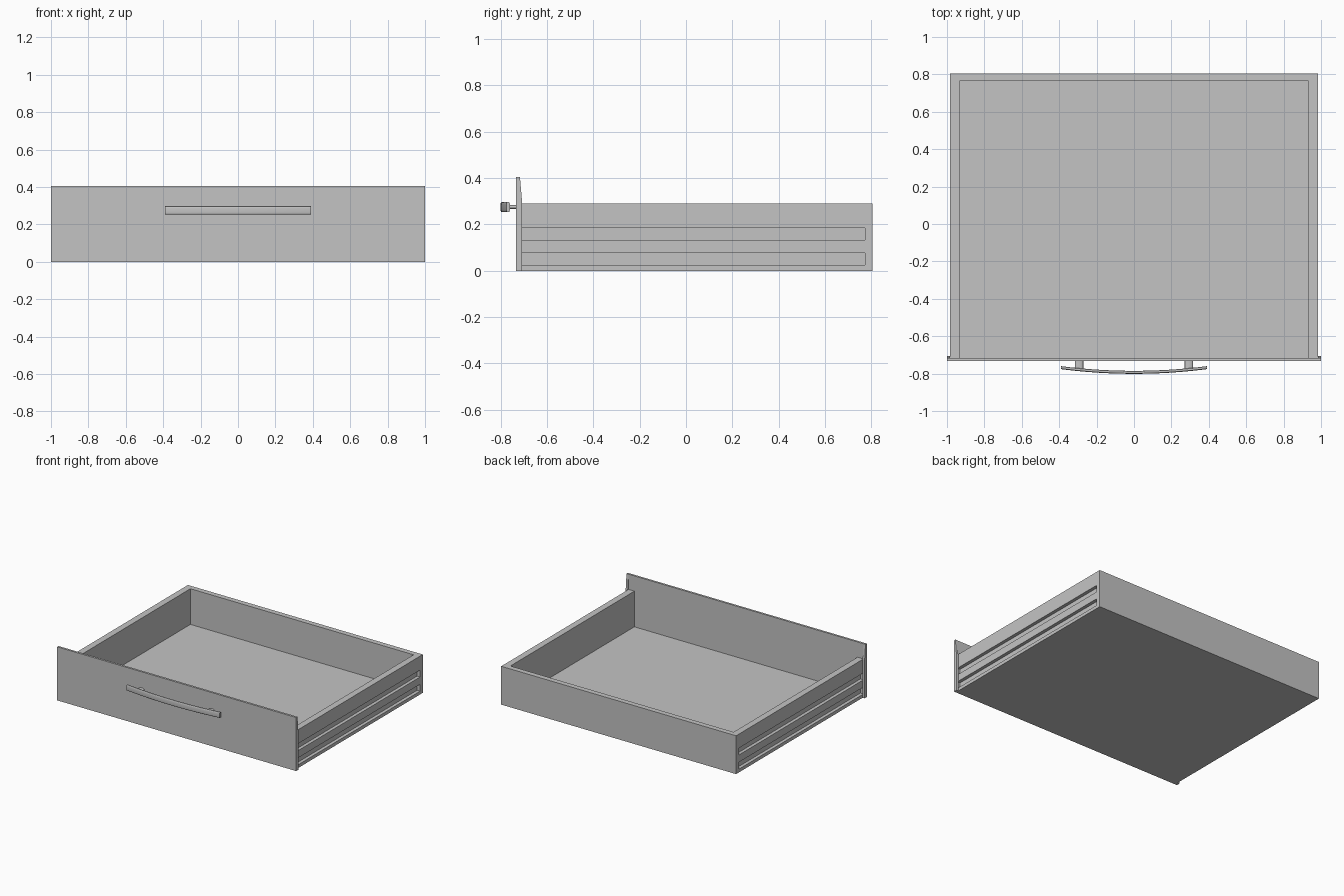
import bpy
import bmesh
import math
from mathutils import Vector

if "Cube" in bpy.data.objects:
    bpy.data.objects.remove(bpy.data.objects["Cube"], do_unlink=True)

grey = bpy.data.materials.new("plain_grey")
grey.use_nodes = True
GREY = (0.55, 0.55, 0.55, 1)
grey.diffuse_color = GREY
grey.node_tree.nodes["Principled BSDF"].inputs["Base Color"].default_value = GREY


def finish(bm, name):
    bmesh.ops.recalc_face_normals(bm, faces=bm.faces[:])
    mesh = bpy.data.meshes.new(name)
    bm.to_mesh(mesh)
    bm.free()
    mesh.materials.append(grey)
    obj = bpy.data.objects.new(name, mesh)
    bpy.context.collection.objects.link(obj)
    return obj


def box(name, low, high):
    """Box between two opposite corners."""
    low, high = Vector(low), Vector(high)
    bm = bmesh.new()
    bmesh.ops.create_cube(bm, size=1)
    for v in bm.verts:
        v.co = (low + high) / 2 + v.co * (high - low)
    return finish(bm, name)


def loft(name, rings):
    """Skin a list of closed rings and cap both ends."""
    bm = bmesh.new()
    loops = [[bm.verts.new(p) for p in ring] for ring in rings]
    n = len(loops[0])
    for a, b in zip(loops, loops[1:]):
        for i in range(n):
            j = (i + 1) % n
            bm.faces.new((a[i], a[j], b[j], b[i]))
    bm.faces.new(loops[0])
    bm.faces.new(loops[-1])
    return finish(bm, name)


def smooth(obj):
    bpy.ops.object.select_all(action="DESELECT")
    obj.select_set(True)
    bpy.context.view_layer.objects.active = obj
    bpy.ops.object.shade_smooth_by_angle(angle=math.radians(40))


W, FRONT, BACK, TOP = 0.983, -0.717, 0.805, 0.29

# Tray: a block hollowed from above, with two runner grooves in each side
tray = box("drawer_tray", (-W, FRONT, 0), (W, BACK, TOP))
cutters = [box("hollow_cutter", (-0.934, FRONT - 0.1, 0.02), (0.934, 0.765, TOP + 0.1))]
for side in (-1, 1):
    for z0, z1 in ((0.025, 0.077), (0.132, 0.184)):
        xs = sorted((side * (W - 0.025), side * (W + 0.1)))
        cutters.append(box("groove_cutter", (xs[0], FRONT - 0.1, z0), (xs[1], 0.773, z1)))
bpy.context.view_layer.objects.active = tray
for cutter in cutters:
    cutter.hide_render = True
    mod = tray.modifiers.new("cut", "BOOLEAN")
    mod.operation = "DIFFERENCE"
    mod.solver = "EXACT"
    mod.object = cutter
    bpy.ops.object.modifier_apply(modifier=mod.name)
for cutter in cutters:
    bpy.data.objects.remove(cutter, do_unlink=True)

# Front panel with a small lip behind each end, sloped above the tray
box("front_panel", (-1, -0.733, 0), (1, FRONT, 0.405))
lip = [(FRONT, 0), (-0.707, 0), (-0.707, TOP), (FRONT, 0.405)]
for name, x0, x1 in (("right_lip", -1, -W), ("left_lip", W, 1)):
    loft(name, [[(x, y, z) for y, z in lip] for x in (x0, x1)])

# Handle: a bowed bar with a softly rounded section
HANDLE_Z = 0.275
rings = []
for i in range(33):
    x = -0.39 + 0.78 * i / 32
    mid = -0.793 + 0.025 * (x / 0.39) ** 2
    ring = []
    for k in range(24):
        a = math.tau * k / 24
        c, s = math.cos(a), math.sin(a)
        ring.append((x, mid + 0.008 * math.copysign(abs(c) ** 0.6, c),
                     HANDLE_Z + 0.022 * math.copysign(abs(s) ** 0.6, s)))
    rings.append(ring)
smooth(loft("handle_bar", rings))

# Oval posts joining the handle to the panel
for name, px in (("right_handle_post", -0.293), ("left_handle_post", 0.293)):
    rings = [[(px + 0.022 * math.cos(math.tau * k / 24), y,
               HANDLE_Z + 0.009 * math.sin(math.tau * k / 24)) for k in range(24)]
             for y in (-0.78, -0.73)]
    smooth(loft(name, rings))
